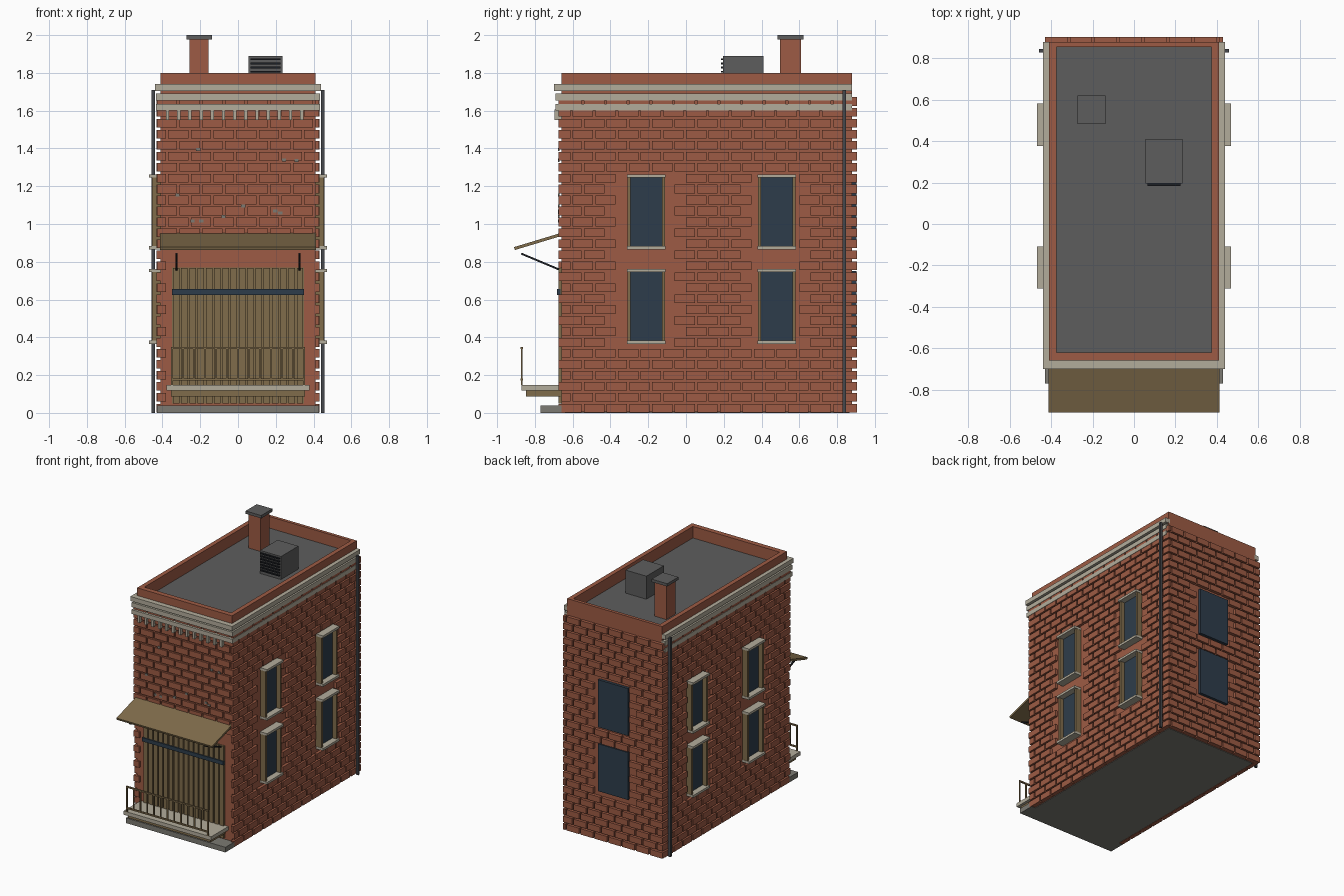
import bpy, bmesh, math, random
from mathutils import Matrix, Vector

random.seed(4)
cube = bpy.data.objects.get("Cube")
if cube:
    bpy.data.objects.remove(cube)


def material(name, r, g, b):
    m = bpy.data.materials.new(name)
    m.use_nodes = True
    m.diffuse_color = (r, g, b, 1)
    m.node_tree.nodes["Principled BSDF"].inputs["Base Color"].default_value = (r, g, b, 1)
    return m


brick = material("red brick", 0.34, 0.105, 0.058)
roofing = material("roof grey", 0.11, 0.11, 0.11)
stone = material("pale stone", 0.45, 0.415, 0.33)
wood = material("tan wood", 0.215, 0.15, 0.07)
glass = material("dark blue glass", 0.027, 0.046, 0.07)
concrete = material("concrete", 0.2, 0.195, 0.17)
metal = material("pipe grey", 0.06, 0.064, 0.072)
iron = material("black iron", 0.012, 0.014, 0.018)


def boxes(name, mat, spans):
    """One object from a list of boxes given as (x0, x1, y0, y1, z0, z1)."""
    bm = bmesh.new()
    for x0, x1, y0, y1, z0, z1 in spans:
        place = Matrix.Translation(((x0 + x1) / 2, (y0 + y1) / 2, (z0 + z1) / 2))
        bmesh.ops.create_cube(bm, size=1, matrix=place @ Matrix.Diagonal((x1 - x0, y1 - y0, z1 - z0, 1)))
    me = bpy.data.meshes.new(name)
    bm.to_mesh(me)
    bm.free()
    me.materials.append(mat)
    ob = bpy.data.objects.new(name, me)
    bpy.context.collection.objects.link(ob)
    return ob


def beam(name, mat, x0, x1, start, end, thick):
    """A sloping board between two (y, z) points."""
    a, b = Vector((0, *start)), Vector((0, *end))
    length = (b - a).length
    ob = boxes(name, mat, [(x0, x1, -length / 2, length / 2, -thick / 2, thick / 2)])
    ob.location = (a + b) / 2
    ob.rotation_euler.x = math.atan2(b.z - a.z, b.y - a.y)
    return ob


HALF, FRONT, BACK = 0.41, -0.66, 0.88
ROOF, TOP = 1.71, 1.8
OUT = 0.432          # outer face of the side bricks
WINDOW_Y = (-0.21, 0.48)
FLOORS = (0.38, 0.88)
WIN_H = 0.37


def courses(lo, hi, holes):
    """Running-bond bricks over lo..hi, left out where they meet a hole."""
    pitch, rise, gap = 0.12, 0.058, 0.012
    for row in range(29):
        z0 = row * rise + 0.002
        z1 = z0 + rise - gap
        u = lo - (row % 2) * pitch / 2
        while u < hi:
            a, b = max(u, lo), min(u + pitch - gap, hi)
            blocked = any(a < h[1] and b > h[0] and z0 < h[3] and z1 > h[2] for h in holes)
            if b - a > 0.015 and not blocked:
                yield a, b, z0, z1
            u += pitch


# Main shell, roof and parapet
boxes("wall_core", brick, [(-HALF, HALF, FRONT, BACK, 0.004, ROOF - 0.01)])
boxes("foundation", concrete, [(-HALF + 0.015, HALF - 0.015, FRONT, BACK - 0.015, 0, 0.03)])
boxes("front_step", concrete, [(-0.43, 0.43, -0.77, -0.64, 0, 0.04)])
boxes("roof", roofing, [(-0.38, 0.38, -0.63, 0.86, ROOF - 0.02, ROOF)])
boxes("parapet", brick, [
    (-HALF, -0.375, FRONT, BACK, 1.69, TOP), (0.375, HALF, FRONT, BACK, 1.69, TOP),
    (-0.375, 0.375, FRONT, -0.62, 1.69, TOP), (-0.375, 0.375, 0.855, BACK, 1.69, TOP)])

# Brick facing on each wall
side_holes = [(y - 0.11, y + 0.11, z - 0.02, z + WIN_H + 0.02) for y in WINDOW_Y for z in FLOORS]
for name, s in (("left", 1), ("right", -1)):
    xs = sorted((s * 0.4, s * OUT))
    boxes(name + "_bricks", brick, [(*xs, *c) for c in courses(FRONT, BACK, side_holes)])
boxes("front_bricks", brick, [(a, b, -0.674, -0.65, z0, z1) for a, b, z0, z1 in
                              courses(-0.43, 0.43, [(-0.36, 0.36, 0, 0.86)])])
back_holes = [(-0.13, 0.13, z, z + WIN_H) for z in FLOORS]
boxes("back_bricks", brick, [(a, b, 0.87, 0.905, z0, z1) for a, b, z0, z1 in
                             courses(-0.43, 0.43, back_holes)])

# Worn grey chips scattered over the front
chips = []
for i in range(10):
    x, z = random.uniform(-0.38, 0.36), random.uniform(0.96, 1.42)
    chips.append((x, x + 0.022, -0.678, -0.67, z, z + 0.016))
boxes("worn_chips", concrete, chips)

# Cornice bands and dentils
for i, (z, h, x, y) in enumerate([(1.705, 0.035, 0.44, -0.70), (1.655, 0.035, 0.435, -0.69),
                                  (1.602, 0.033, 0.435, -0.692)]):
    boxes(f"cornice_band_{i + 1}", stone, [
        (-x, x, y, -0.65, z, z + h),
        (-x, -0.4, -0.65, BACK, z, z + h), (0.4, x, -0.65, BACK, z, z + h)])
boxes("dentils", stone, [(x, x + 0.018, -0.695, -0.66, 1.55, 1.605)
                         for x in (-0.382 + 0.0592 * i for i in range(13)) if x < 0.35])

# Side windows, mirrored left and right
for name, s in (("left", 1), ("right", -1)):
    panes, frames, ledges = [], [], []
    for y in WINDOW_Y:
        for z in FLOORS:
            t = z + WIN_H
            panes.append((*sorted((s * 0.4, s * 0.422)), y - 0.085, y + 0.085, z, t))
            jamb = sorted((s * 0.4, s * 0.455))
            for e in (-0.1, 0.083):
                frames.append((*jamb, y + e, y + e + 0.017, z, t))
            ledge = sorted((s * 0.4, s * 0.47))
            ledges.append((*ledge, y - 0.102, y + 0.102, z - 0.015, z + 0.003))
            ledges.append((*ledge, y - 0.102, y + 0.102, t - 0.005, t + 0.013))
    boxes(name + "_window_panes", glass, panes)
    boxes(name + "_window_frames", wood, frames)
    boxes(name + "_sills_and_lintels", stone, ledges)

# Back windows
boxes("back_window_panes", glass, [(-0.13, 0.13, 0.87, 0.902, z, z + WIN_H) for z in FLOORS])

# Boarded shop front
boards = [(-0.35, 0.35, -0.664, -0.65, 0.05, 0.77)]
for i in range(16):
    x = -0.35 + i * 0.7 / 16
    boards.append((x + 0.005, x + 0.039, -0.674, -0.66, 0.05, 0.768))
boxes("shop_front_boards", wood, boards)
boxes("shop_front_bar", glass, [(-0.35, 0.35, -0.682, -0.66, 0.625, 0.655)])

# Awning and its struts
beam("awning", wood, -0.413, 0.413, (-0.908, 0.87), (-0.65, 0.948), 0.016)
for name, x in (("left", 0.325), ("right", -0.325)):
    beam(name + "_awning_strut", iron, x - 0.006, x + 0.006, (-0.872, 0.843), (-0.655, 0.752), 0.01)

# Balcony with railing
boxes("balcony_slab", stone, [(-0.378, 0.378, -0.872, -0.65, 0.118, 0.147)])
boxes("balcony_base", wood, [(-0.356, 0.356, -0.846, -0.65, 0.088, 0.118)])
rail = [(-0.355, 0.355, -0.875, -0.864, z, z + 0.011) for z in (0.172, 0.337)]
for i in range(13):
    x = -0.355 + i * 0.7 / 12
    rail.append((x, x + 0.01, -0.874, -0.865, 0.147 if i in (0, 12) else 0.175, 0.34))
boxes("balcony_railing", wood, rail)

# Downpipes at the back corners
for name, x in (("left", 0.449), ("right", -0.449)):
    boxes(name + "_downpipe", metal, [(x - 0.01, x + 0.01, 0.828, 0.846, 0, 1.71)])

# Chimney
boxes("chimney", brick, [(-0.256, -0.155, 0.497, 0.608, ROOF - 0.01, 1.98)])
boxes("chimney_cap", roofing, [(-0.273, -0.138, 0.484, 0.622, 1.978, 2.0)])

# Rooftop cooling unit with louvres
boxes("cooling_unit", roofing, [(0.055, 0.235, 0.195, 0.41, ROOF - 0.01, 1.89)])
boxes("cooling_unit_louvres", iron, [(0.065, 0.225, 0.184, 0.2, z, z + 0.01)
                                     for z in (1.735 + 0.022 * i for i in range(7))])
